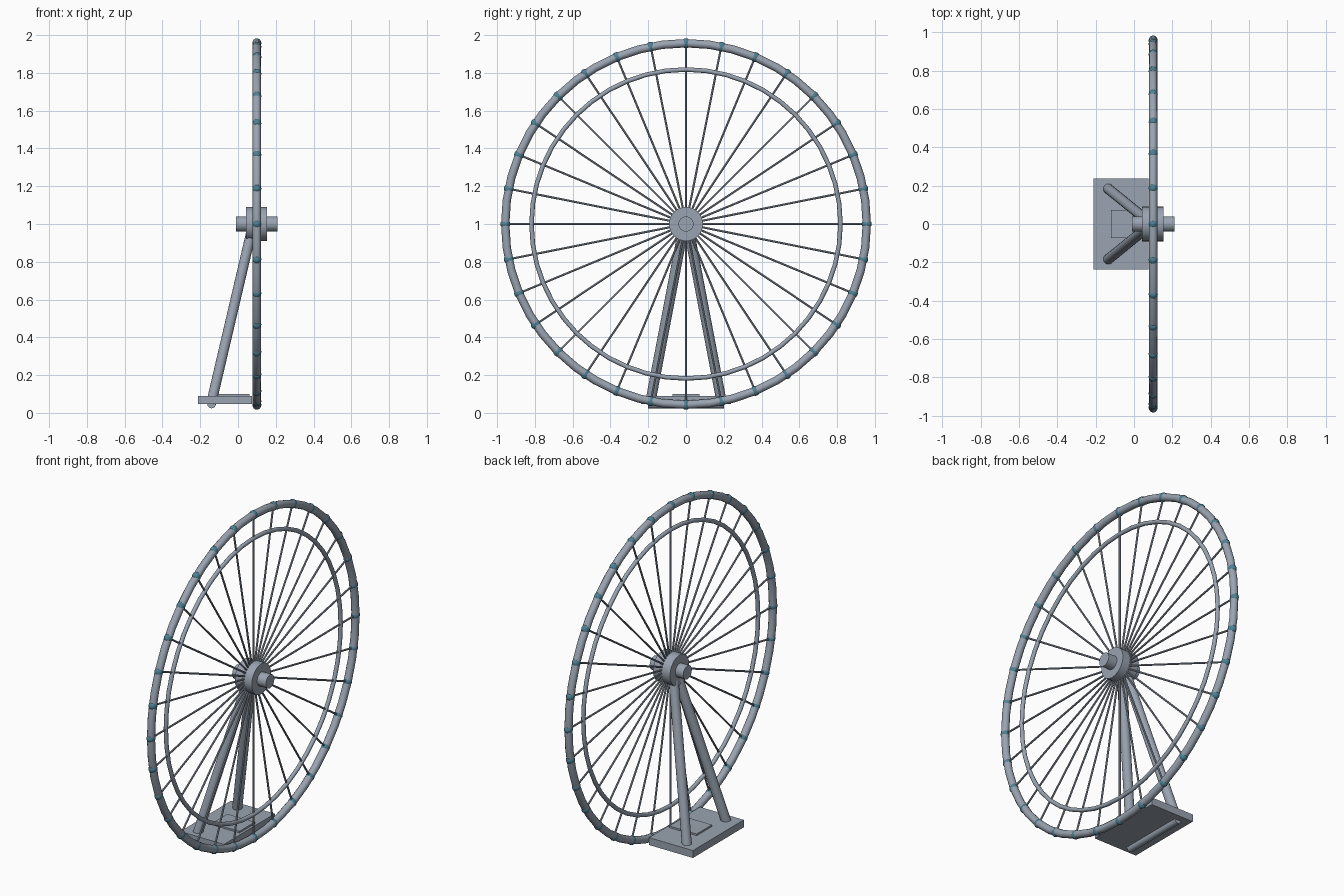
import bpy
from math import sin, cos, pi, radians
from mathutils import Vector

cube = bpy.data.objects.get("Cube")
if cube:
    bpy.data.objects.remove(cube, do_unlink=True)


def material(name, rgb):
    m = bpy.data.materials.new(name)
    m.use_nodes = True
    m.diffuse_color = (*rgb, 1)
    m.node_tree.nodes["Principled BSDF"].inputs["Base Color"].default_value = (*rgb, 1)
    return m


steel = material("blue grey steel", (0.32, 0.37, 0.44))
teal = material("teal", (0.075, 0.22, 0.30))


def finish(name, mat, smooth=True):
    ob = bpy.context.object
    ob.name = name
    ob.data.materials.append(mat)
    if smooth:
        bpy.ops.object.shade_smooth_by_angle(angle=radians(35))
    return ob


def rod(name, a, b, r, sides=16):
    a, b = Vector(a), Vector(b)
    bpy.ops.mesh.primitive_cylinder_add(vertices=sides, radius=r, depth=(b - a).length,
                                        location=(a + b) / 2)
    bpy.context.object.rotation_euler = (b - a).to_track_quat('Z', 'Y').to_euler()
    return finish(name, steel)


def box(name, low, high):
    low, high = Vector(low), Vector(high)
    bpy.ops.mesh.primitive_cube_add(size=1, location=(low + high) / 2)
    bpy.context.object.scale = high - low
    return finish(name, steel, False)


def ring(name, major, minor, segments):
    bpy.ops.mesh.primitive_torus_add(major_radius=major, minor_radius=minor,
                                     major_segments=segments, minor_segments=12,
                                     location=centre, rotation=(0, pi / 2, 0))
    return finish(name, steel)


# Wheel rings, upright in the yz plane
centre = Vector((0.1, 0, 1.0))
rim_radius = 0.957
ring("outer_rim", rim_radius, 0.022, 48)
ring("inner_ring", 0.818, 0.012, 48)

# Spokes and the teal joints where they meet the rim
count = 32
for i in range(count):
    a = 2 * pi * i / count
    out = Vector((0, sin(a), cos(a)))
    rod(f"spoke_{i + 1}", centre + out * 0.05, centre + out * rim_radius, 0.0055, 8)
    bpy.ops.mesh.primitive_uv_sphere_add(segments=12, ring_count=8, radius=0.026,
                                         location=centre + out * rim_radius,
                                         rotation=(-a, 0, 0))
    bpy.context.object.scale.x = 0.92
    finish(f"rim_joint_{i + 1}", teal)

# Hub and axle
rod("hub", (0.042, 0, 1), (0.153, 0, 1), 0.09, 32)
rod("axle", (-0.01, 0, 1), (0.21, 0, 1), 0.04, 24)

# Stand: two leaning legs, cross bar, base and raised plate
for side, s in (("left", 1), ("right", -1)):
    rod(f"{side}_leg", (-0.142, 0.19 * s, 0.05), (0.077, 0.012 * s, 0.985), 0.027)
rod("cross_bar", (-0.14, -0.2, 0.046), (-0.14, 0.2, 0.046), 0.022)
box("base", (-0.212, -0.238, 0.046), (0.075, 0.238, 0.09))
box("base_plate", (-0.12, -0.072, 0.085), (0.06, 0.072, 0.1))
